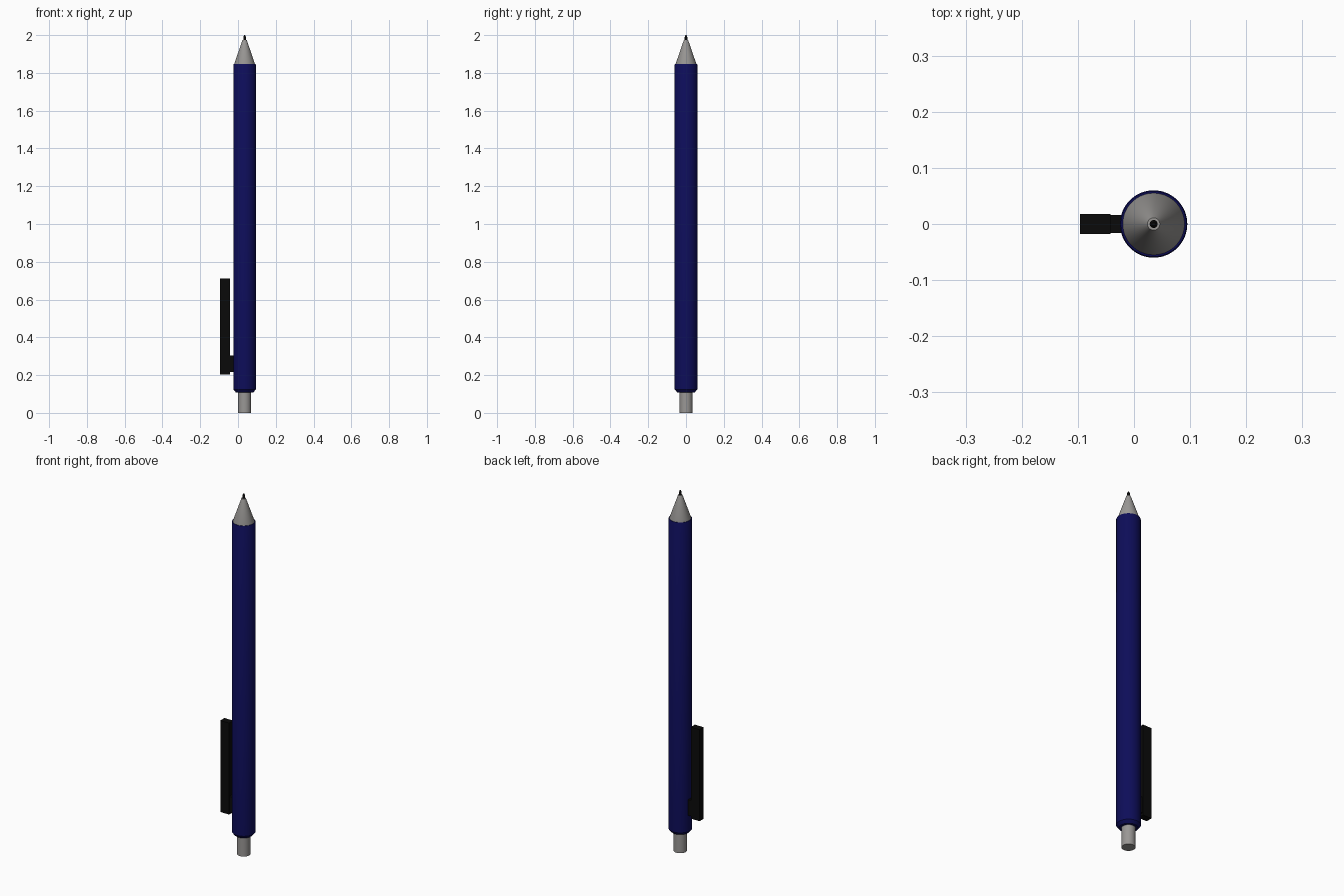
import bpy, math

if "Cube" in bpy.data.objects:
    bpy.data.objects.remove(bpy.data.objects["Cube"])

CX = 0.035   # pen axis
SIDES = 64


def material(name, rgb):
    m = bpy.data.materials.new(name)
    m.diffuse_color = (*rgb, 1)
    m.use_nodes = True
    m.node_tree.nodes["Principled BSDF"].inputs["Base Color"].default_value = m.diffuse_color
    return m


navy = material("navy", (0.004, 0.004, 0.1))
black = material("black", (0.003, 0.003, 0.003))
metal = material("metal", (0.32, 0.31, 0.3))


def lathe(name, profile, mat):
    """Closed solid turned around the pen axis from (radius, z) points."""
    verts = [(r * math.cos(2 * math.pi * i / SIDES), r * math.sin(2 * math.pi * i / SIDES), z)
             for r, z in profile for i in range(SIDES)]
    faces = [(k * SIDES + i, k * SIDES + (i + 1) % SIDES,
              (k + 1) * SIDES + (i + 1) % SIDES, (k + 1) * SIDES + i)
             for k in range(len(profile) - 1) for i in range(SIDES)]
    faces.append(tuple(reversed(range(SIDES))))
    faces.append(tuple(range((len(profile) - 1) * SIDES, len(profile) * SIDES)))
    me = bpy.data.meshes.new(name)
    me.from_pydata(verts, [], faces)
    ob = bpy.data.objects.new(name, me)
    ob.location.x = CX
    bpy.context.collection.objects.link(ob)
    me.materials.append(mat)
    bpy.ops.object.select_all(action='DESELECT')
    ob.select_set(True)
    bpy.context.view_layer.objects.active = ob
    bpy.ops.object.shade_smooth_by_angle(angle=math.radians(30))
    return ob


def box(name, lo, hi, mat):
    bpy.ops.mesh.primitive_cube_add(size=1, location=[(a + b) / 2 for a, b in zip(lo, hi)])
    ob = bpy.context.object
    ob.name = name
    ob.scale = [b - a for a, b in zip(lo, hi)]
    bpy.ops.object.transform_apply(location=False, rotation=False, scale=True)
    ob.data.materials.append(mat)
    return ob


# Push button, barrel, metal nose and writing point
lathe("push_button", [(0.034, 0), (0.034, 0.13)], metal)
lathe("barrel", [(0.047, 0.109), (0.06, 0.125), (0.06, 1.843), (0.058, 1.847)], navy)
lathe("nose_cone", [(0.055, 1.84), (0.055, 1.847), (0.011, 1.975)], metal)
lathe("writing_point", [(0.007, 1.96), (0.007, 1.99), (0.003, 2.0)], black)

# Pocket clip and the bridge joining it to the barrel
box("clip_arm", (-0.096, -0.018, 0.204), (-0.042, 0.018, 0.712), black)
box("clip_bridge", (-0.05, -0.016, 0.216), (-0.015, 0.016, 0.304), black)
